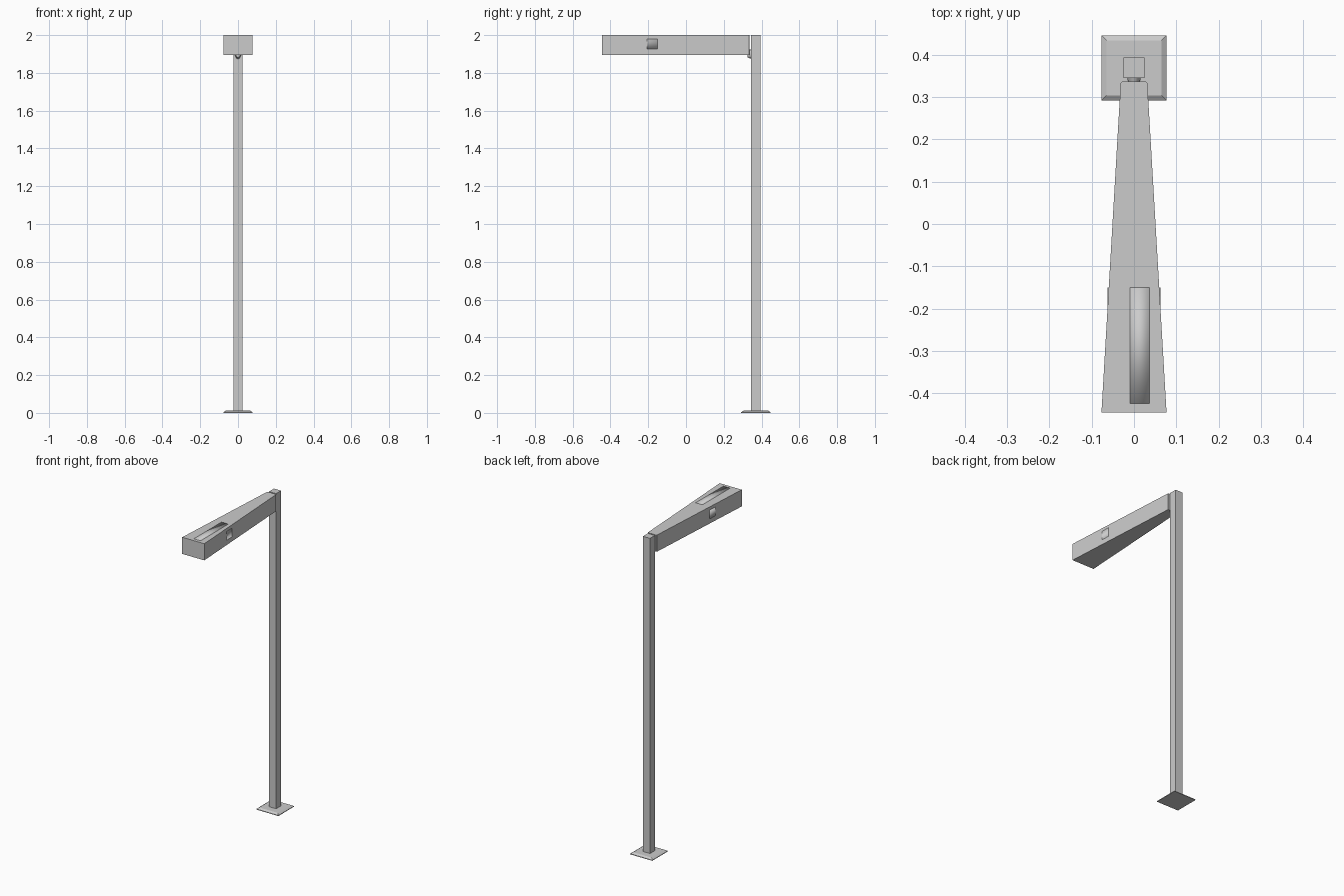
import bpy, bmesh, math

if "Cube" in bpy.data.objects:
    bpy.data.objects.remove(bpy.data.objects["Cube"])


def make_object(name, rings, smooth=False):
    """Loft a list of equal-length vertex rings into a closed solid."""
    bm = bmesh.new()
    loops = [[bm.verts.new(p) for p in ring] for ring in rings]
    n = len(loops[0])
    for a, b in zip(loops, loops[1:]):
        for i in range(n):
            j = (i + 1) % n
            bm.faces.new((a[i], a[j], b[j], b[i]))
    bm.faces.new(loops[0][::-1])
    bm.faces.new(loops[-1])
    bmesh.ops.recalc_face_normals(bm, faces=bm.faces)
    for f in bm.faces:
        f.smooth = smooth
    mesh = bpy.data.meshes.new(name)
    bm.to_mesh(mesh)
    bm.free()
    obj = bpy.data.objects.new(name, mesh)
    bpy.context.collection.objects.link(obj)
    return obj


def rect(x0, x1, y0, y1, z):
    return [(x0, y0, z), (x1, y0, z), (x1, y1, z), (x0, y1, z)]


def square(half, z):
    return rect(-half, half, POLE_Y - half, POLE_Y + half, z)


POLE_Y = 0.3695

# Square pole and its sloped base plate
make_object("pole", [square(0.0245, 0.0), square(0.0245, 2.0)])
make_object("base_plate", [square(0.077, 0.0), square(0.077, 0.004),
                           square(0.065, 0.012)])

# Tapered lamp head with chamfered rear corners
half_outline = [(0.077, -0.446), (0.0315, 0.333), (0.028, 0.337)]
outline = half_outline + [(-x, y) for x, y in reversed(half_outline)]
make_object("lamp_head", [[(x, y, z) for x, y in outline] for z in (1.895, 2.0)])

# Inner housing that breaks through both sides of the head
make_object("inner_housing", [rect(-0.063, 0.063, -0.425, -0.15, z)
                              for z in (1.926, 1.98)], smooth=True)

# Panel set flush in the top of the head
make_object("top_panel", [rect(-0.01, 0.037, -0.425, -0.15, z)
                          for z in (1.97, 2.0004)], smooth=True)

# Rounded joint between head and pole
def joint_ring(y, rx, rz):
    return [(rx * math.cos(a), y, 1.9 + rz * math.sin(a))
            for a in (math.tau * i / 20 for i in range(20))]


joint = make_object("pole_joint", [joint_ring(0.325, 0.012, 0.018),
                                   joint_ring(0.336, 0.014, 0.022),
                                   joint_ring(0.346, 0.016, 0.026)], smooth=True)
bpy.context.view_layer.objects.active = joint
joint.select_set(True)
bpy.ops.object.shade_smooth_by_angle(angle=math.radians(40))
